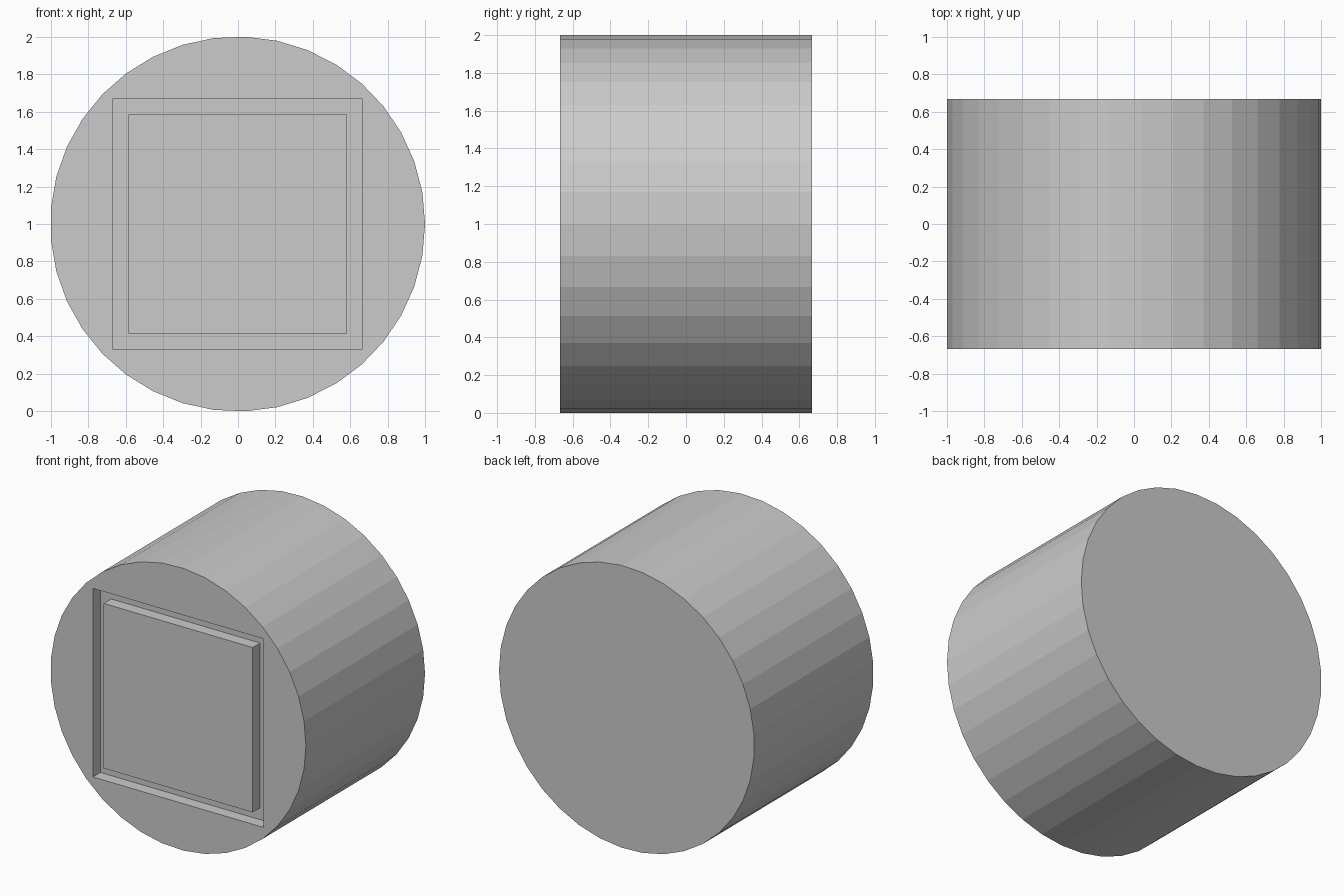
import bpy, bmesh, math

if "Cube" in bpy.data.objects:
    bpy.data.objects.remove(bpy.data.objects["Cube"])

SIDES = 37
R = 1.001
CX, CZ = -0.0018, 1.0     # axis of the drum
HALF = 0.667              # half length along y
DEPTH = 0.0834            # groove depth


def make_object(name, bm):
    bmesh.ops.recalc_face_normals(bm, faces=bm.faces)
    mesh = bpy.data.meshes.new(name)
    bm.to_mesh(mesh)
    bm.free()
    obj = bpy.data.objects.new(name, mesh)
    bpy.context.collection.objects.link(obj)
    return obj


def prism(name, profile, y0, y1):
    """Extrude an (x, z) profile around the drum axis from y0 to y1."""
    bm = bmesh.new()
    face = bm.faces.new([bm.verts.new((CX + x, y0, CZ + z)) for x, z in profile])
    new = bmesh.ops.extrude_face_region(bm, geom=[face], use_keep_orig=True)["geom"]
    bmesh.ops.translate(bm, vec=(0, y1 - y0, 0),
                        verts=[v for v in new if isinstance(v, bmesh.types.BMVert)])
    return make_object(name, bm)


def square(h):
    return [(-h, -h), (h, -h), (h, h), (-h, h)]


# Faceted drum body
step = 2 * math.pi / SIDES
circle = [(R * math.cos(i * step), R * math.sin(i * step)) for i in range(SIDES)]
drum = prism("drum_body", circle, -HALF, HALF)

# Square recess cut into the front
cutter = prism("recess_cutter", square(0.668), -HALF - 0.2, -HALF + DEPTH)
cut = drum.modifiers.new("recess", 'BOOLEAN')
cut.operation = 'DIFFERENCE'
cut.solver = 'EXACT'
cut.object = cutter
bpy.context.view_layer.objects.active = drum
bpy.ops.object.modifier_apply(modifier=cut.name)
bpy.data.objects.remove(cutter)

# Square panel inside the recess, flush with the front
prism("front_panel", square(0.584), -HALF, -HALF + DEPTH)
